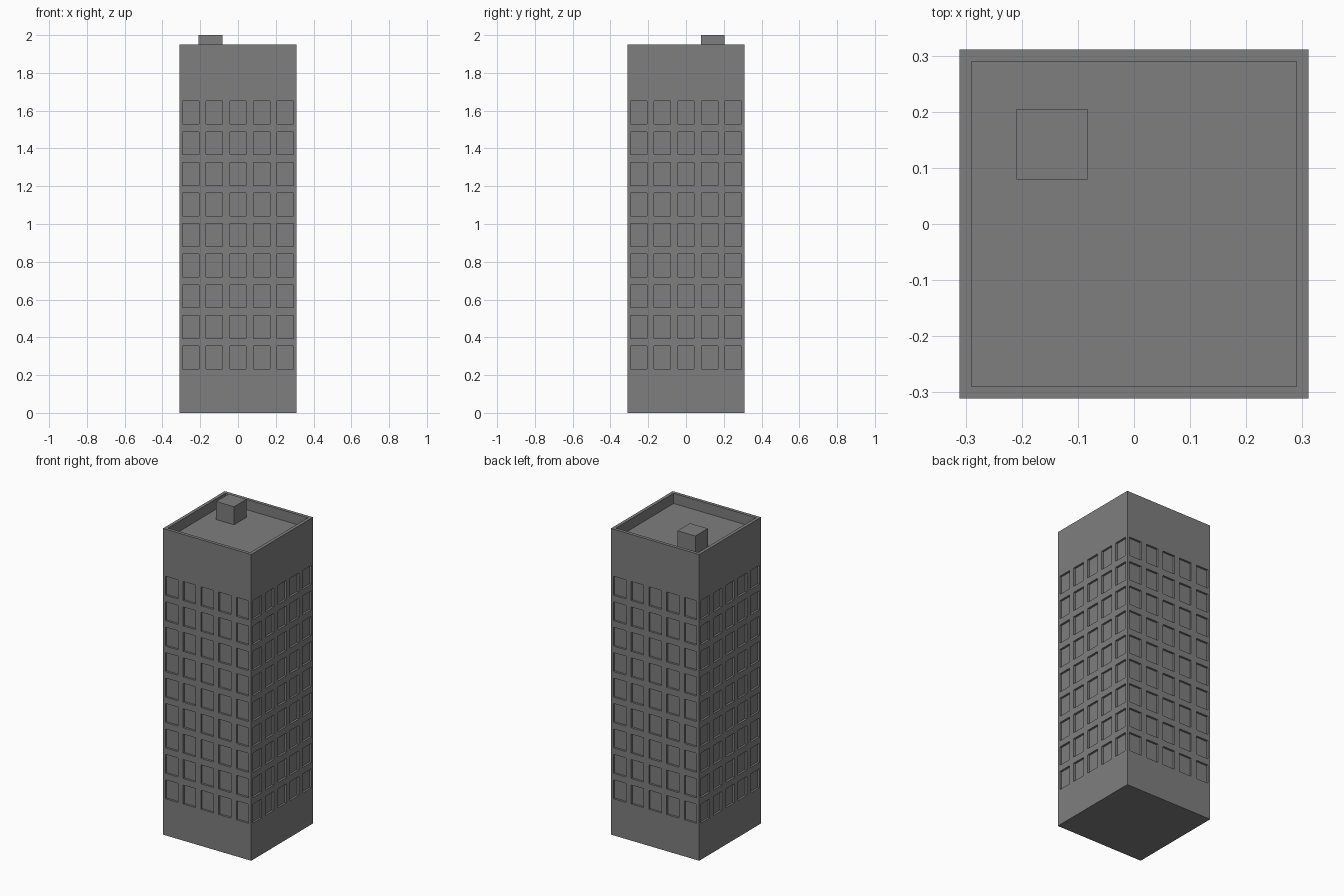
import bpy, bmesh
from math import pi
from mathutils import Matrix, Vector

if "Cube" in bpy.data.objects:
    bpy.data.objects.remove(bpy.data.objects["Cube"])

HALF, TOP, ROOF = 0.311, 1.95, 1.885
COLS, ROWS = 5, 9
PITCH_X, WIN_W = 0.125, 0.087
PITCH_Z, WIN_H, FIRST_Z = 0.162, 0.121, 0.233
RECESS, RIM = 0.013, 0.021

grey = bpy.data.materials.new("concrete grey")
grey.use_nodes = True
colour = (0.21, 0.21, 0.21, 1)
grey.diffuse_color = colour
grey.node_tree.nodes["Principled BSDF"].inputs["Base Color"].default_value = colour


def finish(name, bm):
    bmesh.ops.recalc_face_normals(bm, faces=bm.faces)
    mesh = bpy.data.meshes.new(name)
    bm.to_mesh(mesh)
    bm.free()
    mesh.materials.append(grey)
    obj = bpy.data.objects.new(name, mesh)
    bpy.context.collection.objects.link(obj)
    return obj


def cuts(start, end, first, size, pitch, count):
    """Grid lines along one direction: wall ends plus both sides of each window."""
    lines = [start]
    for i in range(count):
        lines += [first + i * pitch, first + i * pitch + size]
    return lines + [end]


# Four walls as grids, with every window cell collected
bm = bmesh.new()
xs = cuts(-HALF, HALF, -(COLS - 1) / 2 * PITCH_X - WIN_W / 2, WIN_W, PITCH_X, COLS)
zs = cuts(0, TOP, FIRST_Z, WIN_H, PITCH_Z, ROWS)
windows = []
for side in range(4):
    turn = Matrix.Rotation(side * pi / 2, 3, 'Z')
    grid = [[bm.verts.new(turn @ Vector((x, -HALF, z))) for x in xs] for z in zs]
    for r in range(len(zs) - 1):
        for c in range(len(xs) - 1):
            face = bm.faces.new((grid[r][c], grid[r][c + 1],
                                 grid[r + 1][c + 1], grid[r + 1][c]))
            if r % 2 and c % 2:
                windows.append(face)
bmesh.ops.remove_doubles(bm, verts=bm.verts, dist=0.0001)

# Close the base and the top
bm.normal_update()
open_edges = [e for e in bm.edges if e.is_boundary]
for level in (0, TOP):
    loop = [e for e in open_edges if all(abs(v.co.z - level) < 0.001 for v in e.verts)]
    cap = bmesh.ops.edgeloop_fill(bm, edges=loop)["faces"][0]
bmesh.ops.recalc_face_normals(bm, faces=bm.faces)

# Parapet rim and sunken roof
bmesh.ops.inset_region(bm, faces=[cap], thickness=RIM, use_even_offset=True)
floor = bmesh.ops.extrude_discrete_faces(bm, faces=[cap])["faces"][0]
for v in floor.verts:
    v.co.z = ROOF

# Push the windows into the walls
bm.normal_update()
for pane in bmesh.ops.extrude_discrete_faces(bm, faces=windows)["faces"]:
    pane.normal_update()
    push = pane.normal * RECESS
    for v in pane.verts:
        v.co -= push
finish("tower_block", bm)

# Roof access hut
bm = bmesh.new()
bmesh.ops.create_cube(bm, size=1)
bmesh.ops.scale(bm, vec=(0.126, 0.126, 2 - ROOF), verts=bm.verts)
bmesh.ops.translate(bm, vec=(-0.146, 0.142, (2 + ROOF) / 2), verts=bm.verts)
finish("roof_hut", bm)
